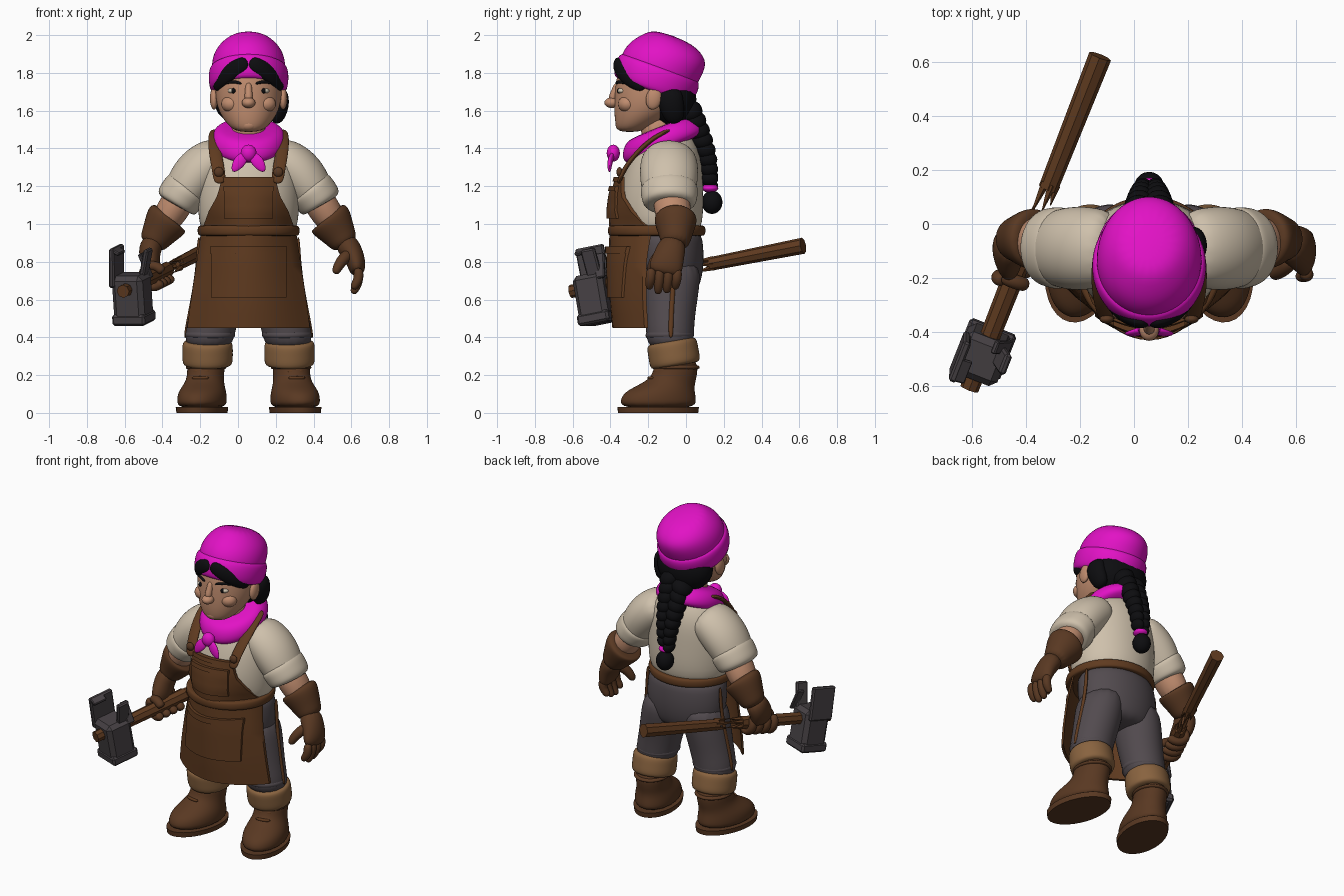
import bpy, bmesh, math
from mathutils import Vector, Matrix

cube = bpy.data.objects.get("Cube")
if cube:
    bpy.data.objects.remove(cube)

CX = 0.056                      # body centre line
X, Y, Z = Vector((1, 0, 0)), Vector((0, 1, 0)), Vector((0, 0, 1))


def material(name, *rgb):
    m = bpy.data.materials.new(name)
    m.use_nodes = True
    m.diffuse_color = (*rgb, 1)
    m.node_tree.nodes["Principled BSDF"].inputs["Base Color"].default_value = (*rgb, 1)
    return m


magenta = material("magenta cloth", .76, .006, .56)
brown = material("apron brown", .115, .043, .014)
leather = material("dark leather", .1, .04, .016)
tan = material("tan cuff", .25, .125, .05)
linen = material("linen", .62, .53, .41)
skin = material("skin", .52, .26, .155)
charcoal = material("charcoal cloth", .085, .07, .078)
black = material("black hair", .004, .004, .005)
iron = material("iron", .062, .053, .058)
lip = material("lip", .25, .07, .045)


def finish(name, bm, mat, loc, rot=(0, 0, 0), sub=0, smooth=True):
    bmesh.ops.recalc_face_normals(bm, faces=bm.faces[:])
    me = bpy.data.meshes.new(name)
    bm.to_mesh(me)
    bm.free()
    me.materials.append(mat)
    ob = bpy.data.objects.new(name, me)
    bpy.context.scene.collection.objects.link(ob)
    ob.location, ob.rotation_euler = loc, rot
    if smooth:
        me.shade_smooth()
        if not sub:
            me.set_sharp_from_angle(angle=math.radians(40))
    if sub:
        mod = ob.modifiers.new("soften", 'SUBSURF')
        mod.levels = mod.render_levels = sub
    return ob


def tube(name, pts, mat, s=1, ref=Y, flat=False, n=16, sub=2,
         loc=(CX, 0, 0), rot=(0, 0, 0), smooth=True):
    """Loft of ellipses; each point is x, y, z, radius and optional radius along ref."""
    bm = bmesh.new()
    cen = [Vector((s * p[0], p[1], p[2])) for p in pts]
    rings = []
    for i, p in enumerate(pts):
        t = Z if flat else (cen[min(i + 1, len(cen) - 1)] - cen[max(i - 1, 0)]).normalized()
        v = (ref - t * ref.dot(t)).normalized()
        u = v.cross(t)
        ring = []
        for k in range(n):
            a = math.tau * k / n
            ring.append(bm.verts.new(cen[i] + u * p[3] * math.cos(a) + v * p[-1] * math.sin(a)))
        rings.append(ring)
    for a, b in zip(rings, rings[1:]):
        for k in range(n):
            bm.faces.new((a[k], a[(k + 1) % n], b[(k + 1) % n], b[k]))
    bm.faces.new(rings[0])
    bm.faces.new(rings[-1])
    return finish(name, bm, mat, loc, rot, sub, smooth)


def ball(name, pos, size, mat, rot=(0, 0, 0)):
    bm = bmesh.new()
    bmesh.ops.create_uvsphere(bm, u_segments=20, v_segments=12, radius=1)
    bmesh.ops.scale(bm, vec=size, verts=bm.verts)
    return finish(name, bm, mat, Vector(pos) + X * CX, rot)


def sheet(name, rows, mat, top, bottom, width=None, out=0):
    """Curved cloth panel; rows hold height, half width, middle y and edge y."""
    bm = bmesh.new()
    grid = []
    for j in range(9):
        z = top + (bottom - top) * j / 8
        a, b = next(((a, b) for a, b in zip(rows, rows[1:]) if z >= b[0] - 1e-5), rows[-2:])
        f = (a[0] - z) / (a[0] - b[0])
        hw, ym, ye = (a[k] + (b[k] - a[k]) * f for k in (1, 2, 3))
        w = width or hw
        grid.append([bm.verts.new((w * c / 6, ym + (ye - ym) * (w * c / 6 / hw) ** 2 - out, z))
                     for c in range(-6, 7)])
    for a, b in zip(grid, grid[1:]):
        for k in range(12):
            bm.faces.new((a[k], a[k + 1], b[k + 1], b[k]))
    ext = bmesh.ops.extrude_face_region(bm, geom=bm.faces[:], use_keep_orig=True)
    moved = [g for g in ext["geom"] if isinstance(g, bmesh.types.BMVert)]
    bmesh.ops.translate(bm, verts=moved, vec=(0, .02, 0))
    return finish(name, bm, mat, (CX, 0, 0))


# Head and face
tube("neck", [(0, -.12, 1.38, .1), (0, -.17, 1.6, .1)], skin)
tube("head", [(0, -.3, 1.485, .065, .06), (0, -.262, 1.53, .12, .115), (0, -.21, 1.6, .165, .175),
              (0, -.19, 1.68, .182, .192), (0, -.18, 1.78, .178, .195), (0, -.17, 1.87, .15, .165)],
     skin, flat=True)
ball("chin", (0, -.33, 1.525), (.05, .043, .035), skin)
ball("nose_tip", (0, -.392, 1.642), (.036, .04, .028), skin)
tube("nose_bridge", [(0, -.36, 1.75, .018), (0, -.378, 1.7, .02), (0, -.395, 1.65, .026)], skin, n=10)
tube("mouth", [(-.06, -.35, 1.595, .006), (0, -.374, 1.58, .014), (.06, -.35, 1.6, .006)], lip, n=8, ref=Z)
for s, side in ((1, "left"), (-1, "right")):
    ball(side + "_eye", (s * .08, -.337, 1.705), (.03, .025, .016), linen)
    ball(side + "_iris", (s * .08, -.352, 1.705), (.013, .014, .014), black)
    ball(side + "_cheek", (s * .09, -.31, 1.635), (.055, .05, .045), skin)
    ball(side + "_ear", (s * .183, -.17, 1.665), (.022, .042, .06), skin, (-.2, 0, 0))
    tube(side + "_eyebrow", [(.035, -.372, 1.742, .008), (.08, -.358, 1.757, .01), (.125, -.32, 1.742, .005)],
         black, s, n=8, ref=Z)
    tube(side + "_fringe", [(0, -.365, 1.86, .025, .04), (.07, -.36, 1.825, .025, .045),
                            (.14, -.3, 1.775, .028, .05), (.178, -.21, 1.72, .022, .04)], black, s, ref=Z)

# Hair and braid
ball("back_hair", (0, -.07, 1.66), (.185, .125, .15), black)
tube("loose_side_hair", [(.165, -.09, 1.72, .04, .07), (.175, -.08, 1.63, .05, .07),
                         (.14, -.05, 1.53, .035, .05)], black)
for i in range(8):
    f = i / 7
    w = .085 - .045 * f
    y, z = .02 + .105 * math.sin(f * math.pi / 2), 1.58 - .36 * f
    for s in (1, -1):
        ball("braid_strand", (s * w * .5, y, z + s * .018), (w * .8, w * .5 + .025, w * .35 + .025),
             black, (0, s * .6, 0))
ball("braid_tie", (0, .127, 1.19), (.044, .044, .022), magenta)
ball("braid_end", (0, .138, 1.115), (.055, .055, .062), black)

# Knitted hat
hat = dict(loc=(CX, -.18, 1.71), rot=(math.radians(-20), 0, 0), flat=True, n=20)
tube("hat_crown", [(0, 0, .06, .19, .21), (0, 0, .13, .2, .22), (0, .015, .2, .19, .215),
                   (0, .03, .26, .155, .18), (0, .005, .308, .085, .1)], magenta, **hat)
tube("hat_brim", [(0, 0, -.01, .18, .19), (0, 0, 0, .207, .218), (0, 0, .06, .216, .236),
                  (0, 0, .12, .212, .23), (0, 0, .137, .185, .2)], magenta, **hat)

# Shirt and neckerchief
tube("shirt", [(0, -.13, .9, .25, .2), (0, -.135, 1.05, .275, .235), (0, -.13, 1.2, .275, .225),
               (0, -.11, 1.35, .26, .2), (0, -.1, 1.45, .18, .15), (0, -.1, 1.5, .1, .1)], linen, flat=True)
tube("neckerchief", [(0, 0, -.07, .17, .2), (0, 0, -.045, .203, .238), (0, 0, 0, .208, .23),
                     (0, 0, .05, .18, .19), (0, 0, .06, .12, .13)], magenta, flat=True,
     loc=(CX, -.13, 1.455), rot=(math.radians(22), 0, 0))
ball("neckerchief_knot", (0, -.385, 1.375), (.042, .035, .045), magenta)
for s in (1, -1):
    tube("neckerchief_tail", [(.01, -.385, 1.375, .02, .014), (.05, -.405, 1.33, .042, .016),
                              (.085, -.405, 1.275, .012, .008)], magenta, s, n=10)

# Apron
bib = [(1.25, .14, -.375, -.345), (1.15, .165, -.4, -.345), (1.07, .21, -.41, -.295), (.96, .25, -.405, -.19)]
skirt = [(.97, .25, -.405, -.2), (.8, .275, -.41, -.23), (.6, .305, -.405, -.23), (.45, .325, -.39, -.22)]
sheet("apron_bib", bib, brown, 1.25, .96)
sheet("bib_hem", bib, brown, 1.25, 1.225, out=.008)
sheet("bib_pocket", bib, brown, 1.2, 1.03, .13, .012)
sheet("bib_pocket_hem", bib, brown, 1.2, 1.175, .132, .02)
sheet("apron_skirt", skirt, brown, .97, .45)
sheet("skirt_pocket", skirt, brown, .88, .61, .2, .013)
sheet("skirt_pocket_hem", skirt, brown, .88, .845, .203, .021)
tube("apron_waistband", [(0, -.155, z, .262 + d, .25 + d) for z, d in
                         ((.935, -.01), (.94, .008), (.965, .012), (.99, .008), (.995, -.01))],
     brown, flat=True, n=24)

# Trousers seat
tube("trouser_seat", [(0, -.11, .98, .24, .19), (0, -.1, .9, .262, .195), (0, -.09, .8, .268, .19),
                      (0, -.085, .69, .25, .17), (0, -.085, .62, .19, .13)], charcoal, flat=True)

for s, side in ((1, "left"), (-1, "right")):
    # Apron straps
    tube(side + "_apron_strap", [(.15, -.36, 1.21, .013, .035), (.16, -.33, 1.29, .013, .035),
                                 (.178, -.26, 1.38, .013, .035), (.182, -.17, 1.46, .013, .035),
                                 (.17, -.08, 1.5, .013, .035)], brown, s, ref=X, n=12)
    ball(side + "_strap_button", (s * .157, -.352, 1.275), (.026, .016, .026), leather)
    # Legs
    tube(side + "_trouser_leg", [(.13, -.08, .82, .13, .165), (.15, -.08, .66, .145, .155),
                                 (.18, -.085, .52, .138, .135), (.205, -.085, .42, .135, .13),
                                 (.212, -.08, .33, .12, .12)], charcoal, s, flat=True)
    tube(side + "_knee_fold", [(.2, -.09, .385, .12, .12), (.205, -.085, .41, .142, .137),
                               (.2, -.085, .45, .125, .12)], charcoal, s, flat=True)
    tube(side + "_side_seam", [(.262, -.06, .94, .01, .014), (.268, -.06, .8, .01, .014),
                               (.288, -.07, .65, .01, .014), (.318, -.08, .5, .01, .014),
                               (.338, -.08, .39, .01, .014)], brown, s, n=8)
    tube(side + "_trouser_cuff", [(0, 0, -.075, .11, .11), (0, 0, -.065, .138, .14), (0, 0, 0, .136, .137),
                                  (0, 0, .055, .138, .138), (0, 0, .065, .11, .11)], tan, flat=True,
         loc=(CX + s * .217, -.067, .32), rot=(.17, 0, 0))
    # Boots
    foot = dict(flat=True, loc=(CX + s * .225, -.05, 0), rot=(0, 0, s * .22))
    tube(side + "_boot", [(0, -.1, .02, .125, .205), (0, -.1, .07, .132, .21), (0, -.09, .115, .125, .19),
                          (0, -.045, .155, .105, .145), (0, -.005, .2, .097, .118), (0, 0, .3, .105, .12)],
         leather, **foot)
    tube(side + "_boot_sole", [(0, -.1, 0, .13, .216), (0, -.1, .032, .134, .22)], leather,
         n=32, sub=0, **foot)
    tube(side + "_boot_collar", [(0, 0, .225, .1, .118), (0, 0, .24, .114, .13), (0, 0, .26, .1, .118)],
         leather, **foot)
    for i in range(3):
        z, y = .15 + .035 * i, -.182 + .03 * i
        tube("boot_lace", [(-.05, y + .015, z, .01), (0, y, z, .01), (.05, y + .015, z, .01)], brown,
             ref=Z, n=8, sub=1, loc=foot["loc"], rot=foot["rot"])
    # Arms
    tube(side + "_sleeve", [(.12, -.09, 1.37, .1, .13), (.2, -.09, 1.33, .13, .155), (.28, -.09, 1.26, .135, .16),
                            (.34, -.09, 1.17, .118, .145), (.37, -.085, 1.12, .1, .12)], linen, s)
    tube(side + "_sleeve_roll", [(.315, -.09, 1.2, .1, .13), (.325, -.09, 1.19, .128, .158),
                                 (.355, -.087, 1.15, .126, .152), (.385, -.085, 1.11, .122, .145),
                                 (.39, -.085, 1.1, .09, .11)], linen, s)
    tube(side + "_forearm", [(.34, -.085, 1.17, .085, .1), (.4, -.07, 1.08, .09, .1),
                             (.46, -.06, .98, .075, .085)], skin, s)
    tube(side + "_glove_cuff", [(.415, -.055, 1.04, .1, .095), (.425, -.055, 1.03, .122, .118),
                                (.45, -.055, .99, .112, .108), (.49, -.055, .93, .085, .085),
                                (.52, -.06, .88, .07, .075)], leather, s)

# Open left hand
tube("left_palm", [(.5, -.06, .92, .065, .07), (.55, -.085, .85, .06, .08), (.575, -.105, .78, .05, .092),
                   (.575, -.115, .73, .035, .085)], leather)
for i in range(4):
    y = -.045 - .046 * i
    low = (.66, .64, .635, .66)[i]
    tube("left_finger", [(.58, y, .77, .028), (.585, y - .004, .71, .028),
                         (.565, y - .01, low + .02, .025), (.55, y - .012, low - .005, .016)], leather, n=10)
tube("left_thumb", [(.54, -.12, .85, .035), (.495, -.165, .81, .033), (.465, -.185, .76, .027),
                    (.46, -.19, .735, .016)], leather, n=10)

# Broken hammer: everything lies on one straight handle line
START, END = Vector((-.605, -.6, .645)), Vector((-.125, .62, .885))
D = (END - START).normalized()
U = (Z - D * Z.dot(D)).normalized()
W = D.cross(U)


def on_handle(y, w=0, u=0):
    return START + (END - START) * ((y + .6) / 1.22) + W * w + U * u


def rod(name, stops, mat, n=8):
    tube(name, [(*on_handle(y, w, u), r) for y, w, u, r in stops], mat, ref=Z, n=n, sub=0,
         loc=(0, 0, 0), smooth=False)


rod("handle_stub", [(-.61, 0, 0, .035), (-.4, 0, 0, .038), (-.02, 0, 0, .042)], brown)
rod("handle_piece", [(.13, 0, 0, .036), (.62, 0, 0, .043)], brown)
for i in range(5):
    a = math.tau * i / 5
    w, u, k = .022 * math.cos(a), .022 * math.sin(a), .025 * (i % 3)
    rod("stub_splinter", [(-.04, w, u, .018), (.03 + k, w * 1.4, u * 1.4, .002)], brown, 5)
    rod("piece_splinter", [(.15, w, u, .018), (.08 - k, w * 1.4, u * 1.4, .002)], brown, 5)


def block(name, offset, size, mat, lean=0, bevel=.02):
    bm = bmesh.new()
    bmesh.ops.create_cube(bm, size=1)
    bmesh.ops.scale(bm, vec=size, verts=bm.verts)
    bmesh.ops.bevel(bm, geom=bm.edges[:], offset=bevel, segments=1, affect='EDGES')
    frame = Matrix((W, D, U)).transposed().to_4x4()
    bm.transform(Matrix.Translation(on_handle(-.5, offset[0], offset[2]) + D * offset[1])
                 @ frame @ Matrix.Rotation(lean, 4, 'Y'))
    finish(name, bm, mat, (0, 0, 0), smooth=False)


block("hammer_head", (0, .01, -.065), (.175, .17, .27), iron, bevel=.025)
block("hammer_face", (0, .01, -.165), (.185, .18, .06), iron, bevel=.012)
block("torn_outer_side", (-.075, .0, .115), (.03, .16, .21), iron, .06, .008)
block("torn_outer_tip", (-.05, -.03, .2), (.05, .09, .02), iron, .5, .005)
block("torn_inner_side", (.07, .05, .11), (.028, .08, .18), iron, .25, .008)
block("torn_inner_shard", (.055, .09, .1), (.02, .05, .14), iron, -.35, .005)

# Gripping right hand
grip = on_handle(-.14, -.035, .045) - X * CX
tube("right_palm", [(-.5, -.06, .92, .065, .07), (-.53, -.09, .85, .06, .08), (*grip, .05, .09),
                    (*(grip - U * .04), .035, .08)], leather)


def curl(name, y, angles, r):
    pts = []
    for a in angles:
        a = math.radians(a)
        pts.append((*on_handle(y, .06 * math.cos(a), .06 * math.sin(a)), r))
    tube(name, pts, leather, ref=D, n=10, loc=(0, 0, 0))


for i in range(4):
    curl("right_finger", -.215 + .047 * i, (120, 165, 210, 255, 300, 335), .027)
curl("right_thumb", -.2, (130, 95, 55, 20), .028)
